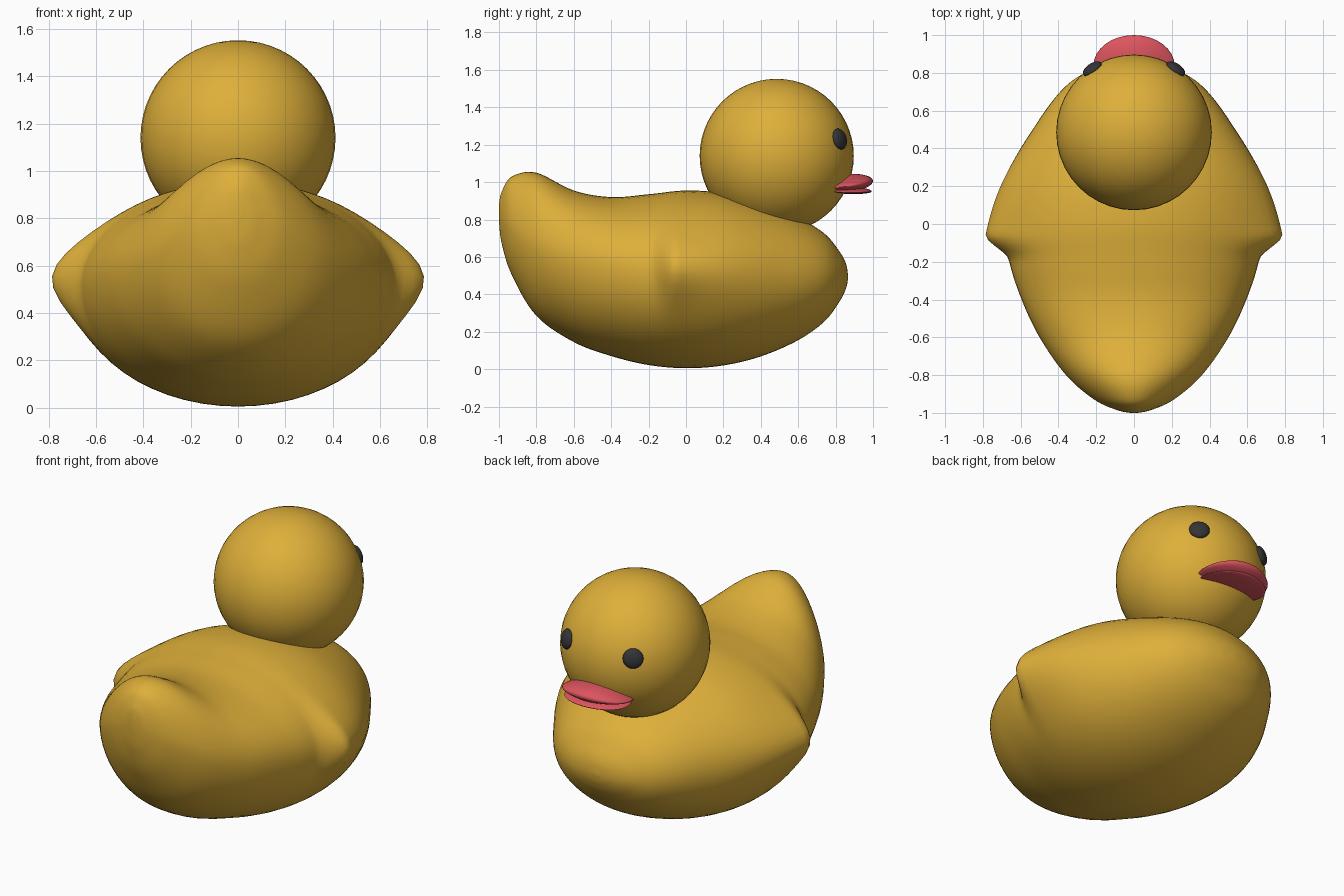
import bpy, bmesh, math
from mathutils import Vector, Matrix

if "Cube" in bpy.data.objects:
    bpy.data.objects.remove(bpy.data.objects["Cube"])


def material(name, rgb):
    m = bpy.data.materials.new(name)
    m.diffuse_color = (*rgb, 1)
    m.use_nodes = True
    m.node_tree.nodes["Principled BSDF"].inputs["Base Color"].default_value = m.diffuse_color
    return m


YELLOW = material("warm yellow", (0.73, 0.43, 0.042))
CORAL = material("coral red", (0.73, 0.09, 0.115))
BLACK = material("soft black", (0.035, 0.035, 0.04))


def finish(name, bm, mat, angle=60):
    bmesh.ops.recalc_face_normals(bm, faces=bm.faces)
    me = bpy.data.meshes.new(name)
    bm.to_mesh(me)
    bm.free()
    me.materials.append(mat)
    ob = bpy.data.objects.new(name, me)
    bpy.context.collection.objects.link(ob)
    bpy.ops.object.select_all(action='DESELECT')
    ob.select_set(True)
    bpy.context.view_layer.objects.active = ob
    bpy.ops.object.shade_smooth_by_angle(angle=math.radians(angle))
    return ob


def ball(seg=32, rings=20):
    bm = bmesh.new()
    bmesh.ops.create_uvsphere(bm, u_segments=seg, v_segments=rings, radius=1)
    return bm


def smooth(a, b, x):
    t = max(0, min(1, (x - a) / (b - a)))
    return t * t * (3 - 2 * t)


def catmull(p, t):
    return [0.5 * (2 * b + (c - a) * t + (2 * a - 5 * b + 4 * c - d) * t * t
                   + (3 * b - a - 3 * c + d) * t ** 3) for a, b, c, d in zip(*p)]


# Body stations: y, half width, bottom z, widest z, top z
stations = [
    (-1.0, 0.02, 0.79, 0.83, 0.88), (-0.985, 0.09, 0.67, 0.81, 0.95),
    (-0.93, 0.21, 0.50, 0.76, 1.03), (-0.8, 0.36, 0.285, 0.67, 1.05),
    (-0.6, 0.50, 0.145, 0.59, 0.955), (-0.4, 0.595, 0.07, 0.55, 0.92),
    (-0.2, 0.66, 0.022, 0.52, 0.935), (0.0, 0.685, 0.005, 0.50, 0.955),
    (0.2, 0.665, 0.02, 0.49, 0.94), (0.4, 0.59, 0.068, 0.49, 0.885),
    (0.6, 0.47, 0.155, 0.49, 0.81), (0.74, 0.35, 0.255, 0.49, 0.725),
    (0.82, 0.22, 0.36, 0.49, 0.63), (0.855, 0.11, 0.43, 0.49, 0.565),
    (0.866, 0.02, 0.48, 0.49, 0.505)]


def wing(y, z):
    # Wing swelling: abrupt at the back, fading towards the breast
    back = smooth(-0.19, -0.06, y)
    fade = max(0, 1 - max(0, y + 0.06) / 0.6) ** 1.5
    return 0.108 * back * fade * math.exp(-((z - 0.56) / 0.13) ** 2 / 2)


bm = bmesh.new()
N, SUB, rings = 56, 7, []
last = len(stations) - 1
for k in range(last * SUB + 1):
    i = min(k // SUB, last - 1)
    pts = [stations[max(0, min(last, i + j))] for j in (-1, 0, 1, 2)]
    y, w, zb, zm, zt = catmull(pts, k / SUB - i)
    tail = 1 - smooth(-0.9, -0.45, y)
    ring = []
    for n in range(N):
        a = 2 * math.pi * n / N
        c, s = math.cos(a), math.sin(a)
        z = zm + s * ((zt - zm) if s > 0 else (zm - zb))
        x = w * c
        if s > 0:                      # narrower, more peaked tail top
            x *= 1 - 0.14 * tail * s
        x += math.copysign(wing(y, z), c) * smooth(0, 0.3, abs(c))
        ring.append(bm.verts.new((x, y, z)))
    rings.append(ring)
for r0, r1 in zip(rings, rings[1:]):
    for n in range(N):
        m = (n + 1) % N
        bm.faces.new((r0[n], r0[m], r1[m], r1[n]))
bm.faces.new(rings[0])
bm.faces.new(rings[-1])
finish("body", bm, YELLOW, 80)

# Head
HEAD, R = Vector((0, 0.485, 1.14)), 0.412
bm = ball(40, 28)
bmesh.ops.transform(bm, matrix=Matrix.Translation(HEAD) @ Matrix.Scale(R, 4), verts=bm.verts)
finish("head", bm, YELLOW)

# Eyes: flattened beads facing outwards from the head
for side, name in ((-1, "left_eye"), (1, "right_eye")):
    d = Vector((0.22 * side, 0.335, 0.09)).normalized()
    bm = ball(24, 14)
    mat = (Matrix.Translation(HEAD + d * R) @ d.to_track_quat('Z', 'Y').to_matrix().to_4x4()
           @ Matrix.Diagonal((0.057, 0.057, 0.027, 1)))
    bmesh.ops.transform(bm, matrix=mat, verts=bm.verts)
    finish(name, bm, BLACK)


# Beak halves: flat lens shapes tapering to the mouth corners
def beak(name, rx, ry, rz, z0, tilt):
    bm = ball()
    for v in bm.verts:
        x, y, z = v.co
        z *= 1 - 0.5 * x * x
        v.co = (x * rx, 0.838 + y * ry, z0 + z * rz + tilt * y * ry - 0.015 * x * x)
    finish(name, bm, CORAL)


beak("upper_beak", 0.215, 0.162, 0.052, 0.99, 0.1)
beak("lower_beak", 0.2, 0.155, 0.022, 0.96, -0.06)
